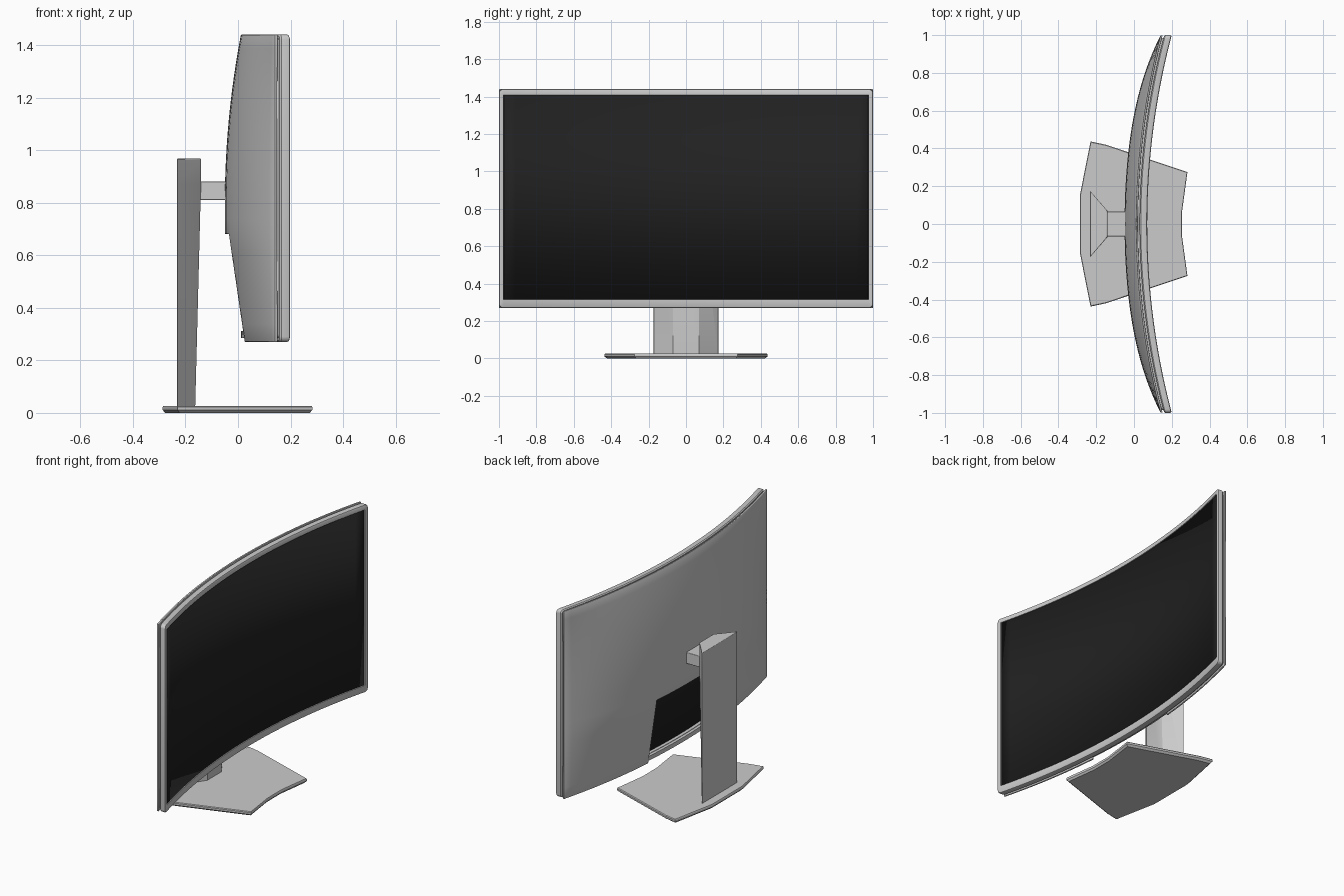
import bpy, bmesh, math

if "Cube" in bpy.data.objects:
    bpy.data.objects.remove(bpy.data.objects["Cube"])

R = 3.91  # radius of the screen curve


def arc(y):
    return R - math.sqrt(R * R - y * y)


def finish(name, bm, bevel=0, solid=0, mat=None, angle=30):
    bmesh.ops.recalc_face_normals(bm, faces=bm.faces)
    me = bpy.data.meshes.new(name)
    bm.to_mesh(me)
    bm.free()
    ob = bpy.data.objects.new(name, me)
    bpy.context.collection.objects.link(ob)
    if solid:
        m = ob.modifiers.new("thickness", 'SOLIDIFY')
        m.thickness, m.offset = solid, -1
    if bevel:
        m = ob.modifiers.new("soft_edges", 'BEVEL')
        m.width, m.segments, m.limit_method = bevel, 2, 'ANGLE'
        m.angle_limit = math.radians(40)
    if mat:
        me.materials.append(mat)
    bpy.ops.object.select_all(action='DESELECT')
    ob.select_set(True)
    bpy.context.view_layer.objects.active = ob
    bpy.ops.object.shade_smooth_by_angle(angle=math.radians(angle))
    return ob


def rounded_rect(hy, z0, z1, r, n=32, c=4):
    """Rounded rectangle in (y, z) with subdivided top and bottom edges."""
    pts = []
    for cy, cz, start in ((hy - r, z1 - r, 0), (r - hy, z1 - r, 90),
                          (r - hy, z0 + r, 180), (hy - r, z0 + r, 270)):
        for i in range(c + 1):
            a = math.radians(start + 90 * i / c)
            pts.append((cy + r * math.cos(a), cz + r * math.sin(a)))
        if start in (0, 180):
            s = cz + r if start == 0 else cz - r
            pts += [(cy * (1 - 2 * k / n), s) for k in range(1, n)]
    return pts


def curved_ring(name, sections, **kw):
    """Sweep a closed profile of (half width, z0, z1, radius, depth) sections."""
    bm = bmesh.new()
    loops = [[bm.verts.new((x + arc(y), y, z)) for y, z in rounded_rect(hy, z0, z1, r)]
             for hy, z0, z1, r, x in sections]
    for a, b in zip(loops, loops[1:] + loops[:1]):
        for i in range(len(a)):
            j = (i + 1) % len(a)
            bm.faces.new((a[i], a[j], b[j], b[i]))
    return finish(name, bm, **kw)


def curved_sheet(name, ys, zs, depth, keep=lambda y, z: True, **kw):
    bm = bmesh.new()
    g = [[bm.verts.new((depth(y, z) + arc(y), y, z)) for z in zs] for y in ys]
    for i in range(len(ys) - 1):
        for j in range(len(zs) - 1):
            if keep((ys[i] + ys[i + 1]) / 2, (zs[j] + zs[j + 1]) / 2):
                bm.faces.new((g[i][j], g[i][j + 1], g[i + 1][j + 1], g[i + 1][j]))
    bmesh.ops.delete(bm, geom=[v for v in bm.verts if not v.link_faces], context='VERTS')
    bmesh.ops.recalc_face_normals(bm, faces=bm.faces)
    if sum(f.normal.x for f in bm.faces) > 0:
        bmesh.ops.reverse_faces(bm, faces=bm.faces)
    ob = finish(name, bm, **kw)
    # the outside of the sheet is its -x side
    if sum(p.normal.x for p in ob.data.polygons) > 0:
        ob.data.flip_normals()
    return ob


def span(a, b, n):
    return [a + (b - a) * i / n for i in range(n)]


def stack(name, layers, **kw):
    """Loft stacked outlines of (x, y, z) points and cap both ends."""
    bm = bmesh.new()
    loops = [[bm.verts.new(p) for p in layer] for layer in layers]
    for a, b in zip(loops, loops[1:]):
        for i in range(len(a)):
            j = (i + 1) % len(a)
            bm.faces.new((a[i], a[j], b[j], b[i]))
    bm.faces.new(loops[0])
    bm.faces.new(loops[-1])
    return finish(name, bm, **kw)


black = bpy.data.materials.new("screen_black")
black.diffuse_color = (0.015, 0.015, 0.015, 1)
black.use_nodes = True
black.node_tree.nodes["Principled BSDF"].inputs["Base Color"].default_value = black.diffuse_color

# front bezel frame
outer = (1.0, 0.27, 1.44, 0.02)
inner = (0.975, 0.315, 1.41, 0.003)
curved_ring("bezel", [(0.995, 0.275, 1.435, 0.018, 0.03), (*outer, 0.036), (*outer, 0.062),
                      (0.998, 0.272, 1.438, 0.02, 0.067), (0.992, 0.278, 1.432, 0.018, 0.07),
                      (*inner, 0.07), (*inner, 0.03)])

# inset band between bezel and rear shell
curved_ring("seam_band", [(0.985, 0.285, 1.425, 0.015, 0.012), (0.985, 0.285, 1.425, 0.015, 0.036),
                          (0.965, 0.312, 1.405, 0.01, 0.036), (0.965, 0.312, 1.405, 0.01, 0.012)])

# dark curved display panel
curved_sheet("screen", span(-0.976, 0.976, 32) + [0.976], [0.314, 1.411],
             lambda y, z: 0.05, solid=0.014, mat=black)


# rear shell, bulging in the middle, with a cut-out low in the centre
def shell_depth(y, z):
    if z > 0.8:
        f = 1 - ((z - 0.8) / 0.64) ** 2
    else:
        f = min(1, (z - 0.27) / 0.41)
    return 0.011 - 0.061 * f * (1 - y ** 4)


half = span(0.335, 1.0, 14) + [1.0]
columns = [-y for y in reversed(half)] + span(-0.335, 0.335, 12)[1:] + half
rows = span(0.27, 0.68, 6) + span(0.68, 0.8, 2) + span(0.8, 1.44, 12) + [1.44]
curved_sheet("rear_shell", columns, rows, shell_depth,
             keep=lambda y, z: abs(y) > 0.335 or z > 0.68, solid=0.01, bevel=0.003)

# tapered stand column
stack("stand_column", [[(-0.232, -0.175, z), (xf, -0.07, z), (xf, 0.07, z), (-0.232, 0.175, z)]
                       for z, xf in ((0.02, -0.163), (0.87, -0.141), (0.968, -0.141))], bevel=0.004)

# arm joining the column to the shell
stack("mount_arm", [[(x, -0.066, 0.81), (x, 0.066, 0.81), (x, 0.066, 0.88), (x, -0.066, 0.88)]
                    for x in (-0.15, -0.04)], bevel=0.003)

# flat foot plate with angled sides
side = [(0.255, 0.07), (0.283, 0.275), (-0.15, 0.42), (-0.23, 0.437), (-0.287, 0.15)]
outline = side + [(x, -y) for x, y in reversed(side)]
stack("foot_plate", [[(x * s, y * s, z) for x, y in outline]
                     for s, z in ((0.965, 0), (1, 0.011), (1, 0.022), (0.99, 0.027))])
